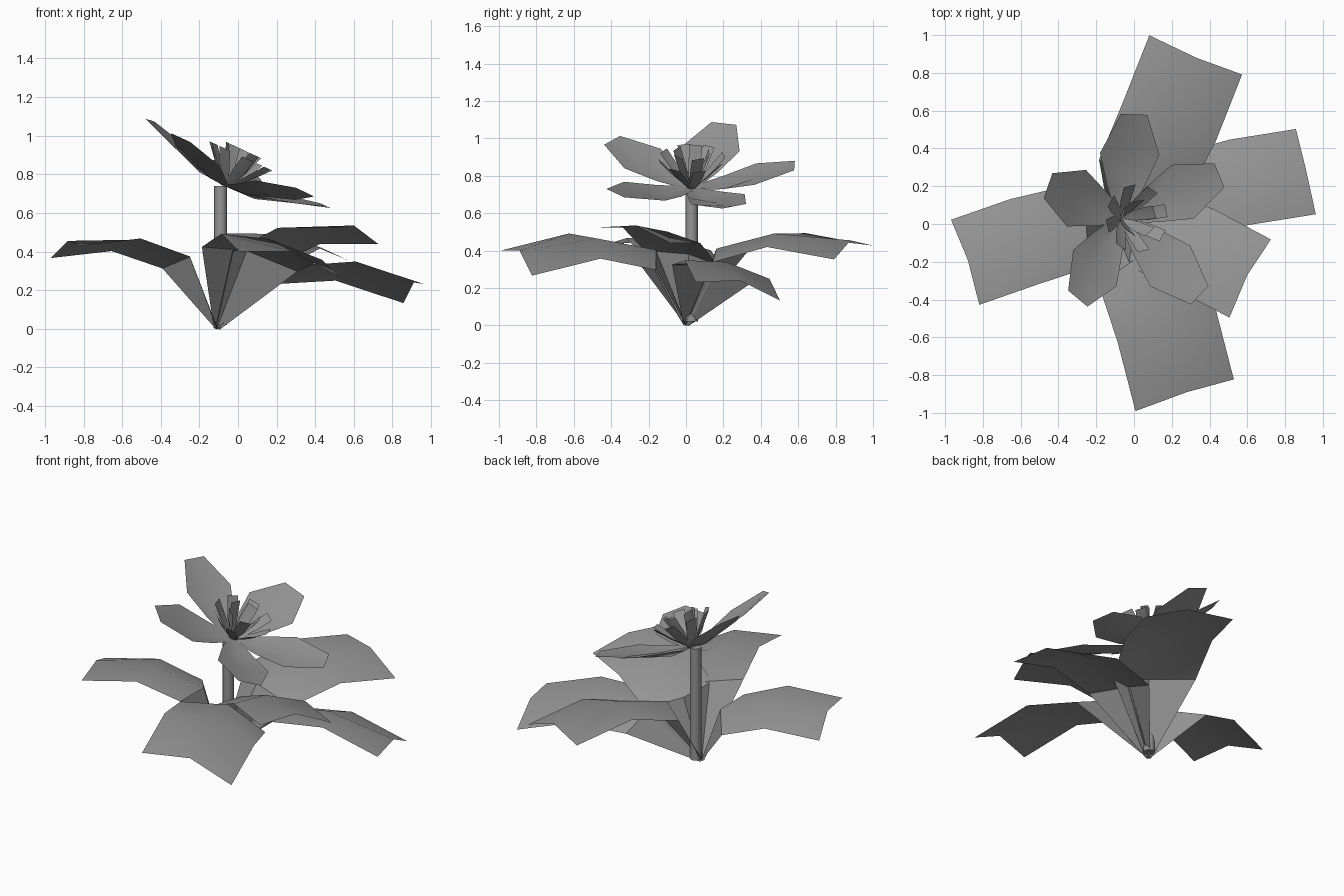
import bpy
import math
from mathutils import Vector

cube = bpy.data.objects.get("Cube")
if cube:
    bpy.data.objects.remove(cube, do_unlink=True)

# One plain grey for the whole plant
grey = bpy.data.materials.new("plain_grey")
grey.use_nodes = True
colour = (0.3, 0.3, 0.3, 1)
grey.diffuse_color = colour
grey.node_tree.nodes["Principled BSDF"].inputs["Base Color"].default_value = colour

# Blade cross-sections from base to tip:
# (edge across, edge along, edge lift, middle along, middle lift)
LEAF = [(0.06, 0, 0, 0, 0),
        (0.95, 0.385, 0.82, 0.33, 1.08),
        (1, 0.69, 0.59, 0.645, 0.82),
        (1, 0.985, -0.24, 1, 0)]
PETAL = [(0.4, 0, 0, 0, 0),
         (1.4, 0.3, -0.1, 0.3, -0.5),
         (2.25, 0.62, 0, 0.62, -0.3),
         (1, 1, 0, 1, 0)]
STAMEN = [(0.5, 0, 0, 0, 0),
          (0.95, 0.55, -0.1, 0.55, -0.25),
          (1, 1, 0, 1, 0)]


def finish(obj):
    obj.data.materials.append(grey)
    bpy.ops.object.select_all(action="DESELECT")
    obj.select_set(True)
    bpy.context.view_layer.objects.active = obj
    bpy.ops.object.shade_smooth_by_angle(angle=math.radians(35))


def blade(name, rows, base, left, right, middle=None):
    """Thin blade growing from base to a tip with the given corners."""
    base, left, right = Vector(base), Vector(left), Vector(right)
    tip = Vector(middle) if middle else (left + right) / 2
    along = tip - base
    across = (left - right) / 2
    across -= across.project(along)
    lift = along.cross(across).normalized() * across.length
    verts = []
    for side, edge, edge_lift, mid, mid_lift in rows:
        verts += [base + across * side + along * edge + lift * edge_lift,
                  base + along * mid + lift * mid_lift,
                  base - across * side + along * edge + lift * edge_lift]
    faces = []
    for r in range(len(rows) - 1):
        for c in range(2):
            i = r * 3 + c
            faces.append((i, i + 1, i + 4, i + 3)[::-1])
    mesh = bpy.data.meshes.new(name)
    mesh.from_pydata(verts, [], faces)
    # Upper side faces the light
    if sum((p.normal.dot(lift) * p.area for p in mesh.polygons)) < 0:
        mesh.flip_normals()
    obj = bpy.data.objects.new(name, mesh)
    bpy.context.collection.objects.link(obj)
    finish(obj)


# Leaves: left corner, right corner and middle of each tip
root = (-0.11, 0, 0)
leaves = {
    "leaf_back": ((0.08, 1, 0.43), (0.57, 0.79, 0.355), (0.33, 0.88, 0.455)),
    "leaf_right": ((-0.82, -0.42, 0.43), (-0.97, 0.03, 0.365), (-0.88, -0.19, 0.455)),
    "leaf_front": ((0.52, -0.83, 0.26), (0, -1, 0.395), (0.28, -0.89, 0.4)),
    "leaf_left_front": ((0.72, -0.08, 0.445), (0.49, -0.49, 0.52), (0.6, -0.27, 0.535)),
    "leaf_left_back": ((0.86, 0.52, 0.125), (0.97, 0.07, 0.225), (0.91, 0.29, 0.24)),
}
for name, (left, right, middle) in leaves.items():
    blade(name, LEAF, root, left, right, middle)

# Stem
bpy.ops.mesh.primitive_cylinder_add(vertices=12, radius=0.033, depth=0.72,
                                    location=(-0.09, 0.03, 0.38))
stem = bpy.context.object
stem.name = "stem"
finish(stem)

# Petals: left and right corner of each tip
heart = Vector((-0.06, 0.03, 0.735))
petals = {
    "petal_back": ((-0.07, 0.58, 0.88), (0.07, 0.58, 0.83)),
    "petal_right": ((-0.475, 0.135, 1.085), (-0.435, 0.27, 1.075)),
    "petal_right_front": ((-0.245, -0.435, 0.965), (-0.35, -0.355, 1.015)),
    "petal_left_front": ((0.395, -0.33, 0.685), (0.3, -0.425, 0.73)),
    "petal_left_back": ((0.425, 0.32, 0.65), (0.48, 0.195, 0.625)),
}
for name, (left, right) in petals.items():
    blade(name, PETAL, heart, left, right)

# Stamens: two rings of small blades around the tilted flower axis
tilt = math.radians(25)
axis = Vector((math.sin(tilt), 0, math.cos(tilt)))
slope = Vector((math.cos(tilt), 0, -math.sin(tilt)))
side = Vector((0, 1, 0))
for ring, count, spread, length in (("outer", 8, 45, 0.25), ("inner", 5, 24, 0.23)):
    for k in range(count):
        turn = math.tau * (k + 0.3) / count
        radial = slope * math.cos(turn) + side * math.sin(turn)
        tangent = side * math.cos(turn) - slope * math.sin(turn)
        lean = math.radians(spread)
        tip = heart + (axis * math.cos(lean) + radial * math.sin(lean)) * length
        blade(f"stamen_{ring}_{k + 1}", STAMEN, heart + radial * 0.01,
              tip + tangent * 0.035, tip - tangent * 0.035)
